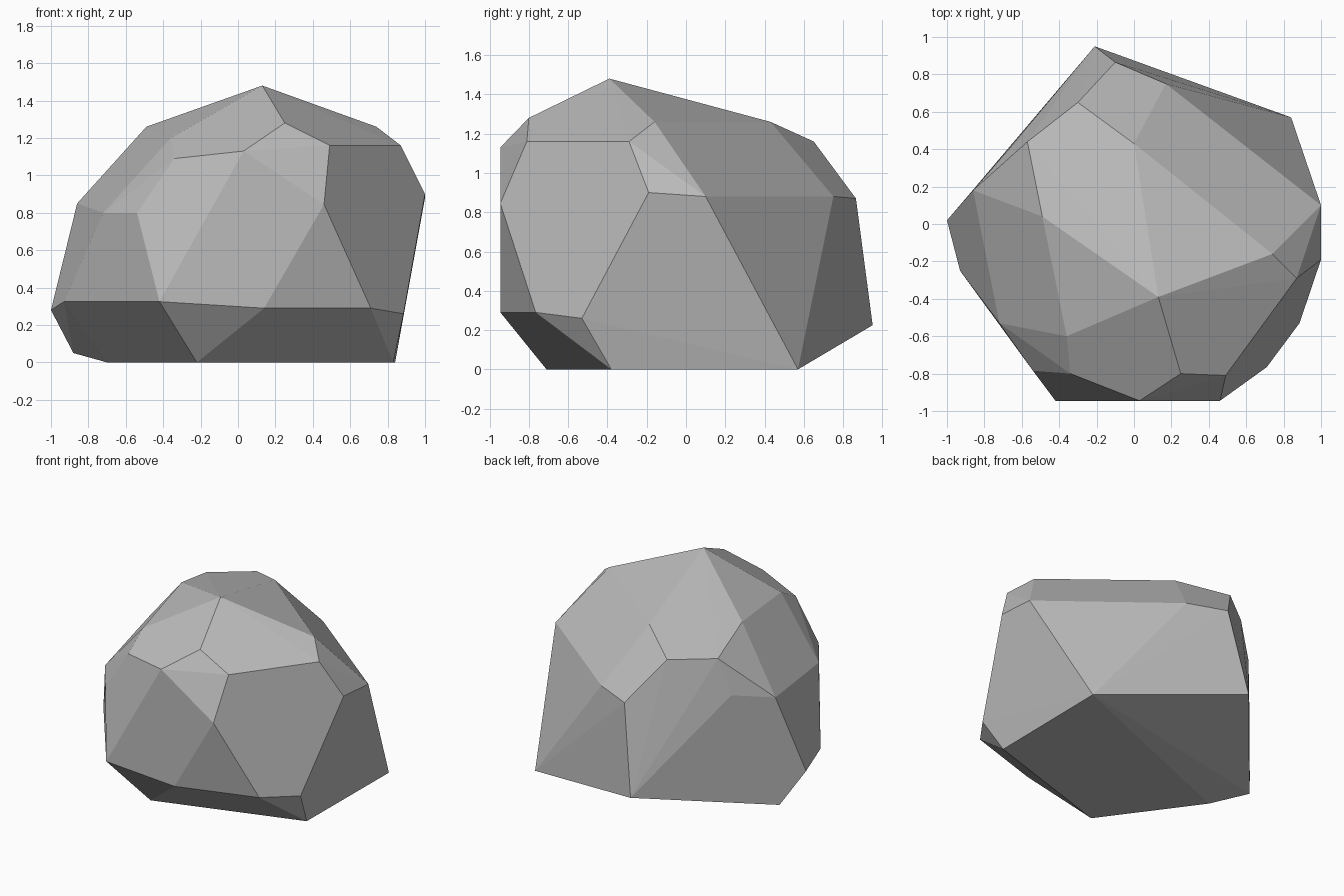
import bpy
import bmesh
import math
from mathutils import Vector

default_cube = bpy.data.objects.get("Cube")
if default_cube:
    bpy.data.objects.remove(default_cube, do_unlink=True)


def make_material(name, colour):
    material = bpy.data.materials.new(name)
    material.use_nodes = True
    material.diffuse_color = colour
    shader = material.node_tree.nodes["Principled BSDF"]
    shader.inputs["Base Color"].default_value = colour
    shader.inputs["Roughness"].default_value = 0.9
    return material


def convex_stone(name, corner_groups, material):
    """Wrap a faceted convex shell around the corners and flatten its facets."""
    bm = bmesh.new()
    for corners in corner_groups:
        for corner in corners:
            bm.verts.new(Vector(corner))

    # Shell around every corner, then drop whatever lies inside it
    hull = bmesh.ops.convex_hull(bm, input=bm.verts[:], use_existing_faces=False)
    unused = {item for item in hull["geom_interior"] + hull["geom_unused"]
              if isinstance(item, bmesh.types.BMVert)}
    bmesh.ops.delete(bm, geom=list(unused), context="VERTS")

    # Merge nearly coplanar triangles into broad chiselled facets
    bmesh.ops.dissolve_limit(bm, angle_limit=math.radians(2),
                             verts=bm.verts[:], edges=bm.edges[:])
    bmesh.ops.recalc_face_normals(bm, faces=bm.faces[:])
    for face in bm.faces:
        face.smooth = False

    mesh = bpy.data.meshes.new(name)
    bm.to_mesh(mesh)
    bm.free()
    mesh.materials.append(material)
    stone = bpy.data.objects.new(name, mesh)
    bpy.context.collection.objects.link(stone)
    return stone


# Peak and the corners of the sloping top
crown = [(.13, -.39, 1.48), (.74, -.16, 1.26), (0, .43, 1.26),
         (-.49, .04, 1.26), (.25, -.8, 1.28), (-.36, -.6, 1.2)]

# Chipped edge just below the top
shoulder = [(.87, -.29, 1.16), (.49, -.81, 1.16), (.03, -.945, 1.13),
            (-.34, -.8, 1.09), (-.3, .65, 1.16), (-.57, .44, 1.16)]

# Widest part of the upper sides
waist = [(1, -.19, .9), (1, .1, .88), (.17, .75, .88), (-.1, .865, .87),
         (-.66, .41, .9), (-.86, .18, .85), (-.72, -.53, .8),
         (-.54, -.785, .8), (.46, -.945, .845)]

# Lower corners where the sides turn under
skirt = [(-.21, .95, .225), (-1, .02, .28), (-.93, -.25, .325),
         (-.42, -.945, .325), (.14, -.945, .29), (.71, -.765, .29),
         (.885, -.53, .26), (-.88, .16, .05)]

# Flat resting face
foot = [(.84, .57, 0), (.83, -.38, 0), (.54, -.46, 0),
        (-.22, -.71, 0), (-.7, -.05, 0)]

grey_stone = make_material("grey stone", (.5, .5, .5, 1))
convex_stone("boulder", [crown, shoulder, waist, skirt, foot], grey_stone)
